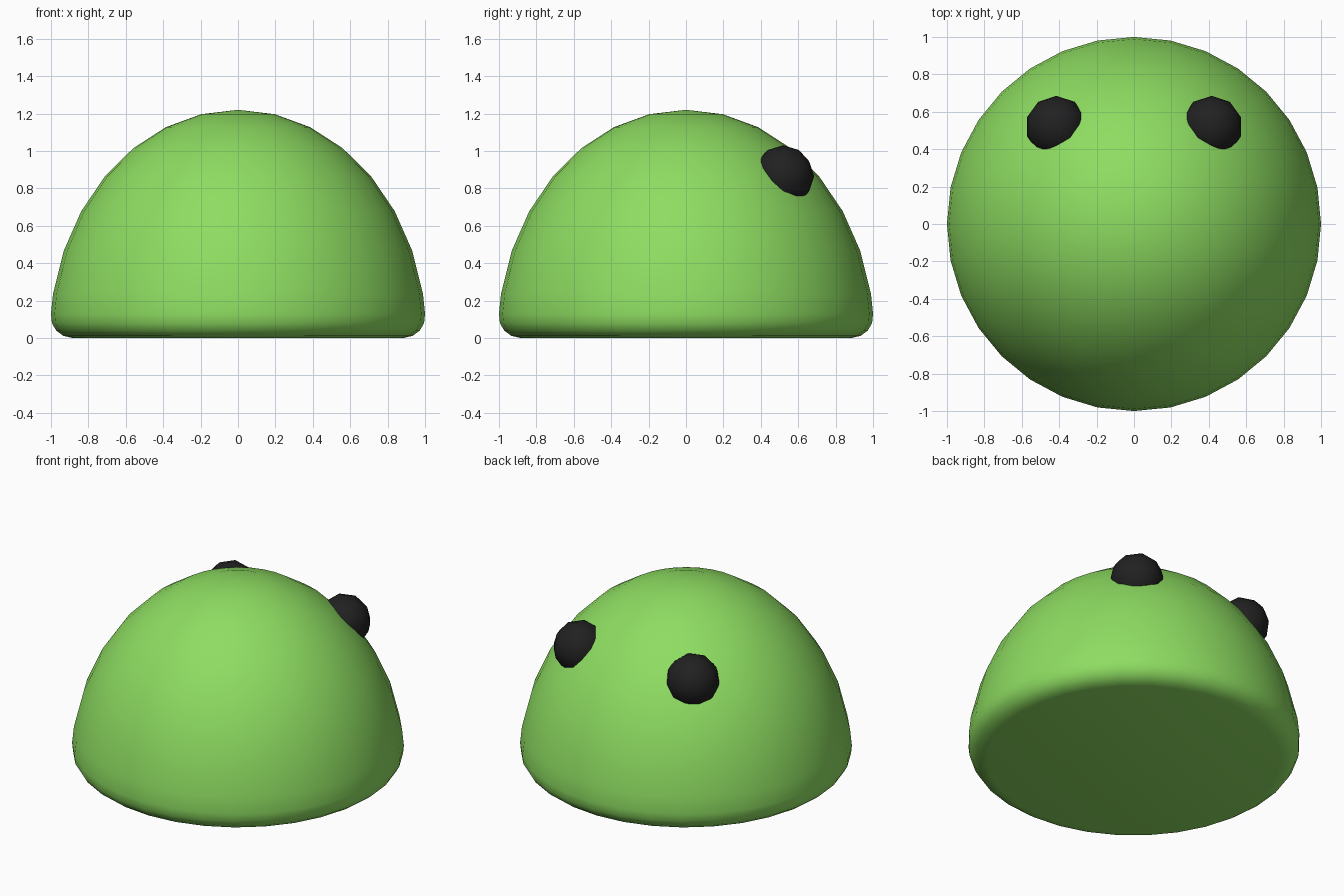
import bpy, bmesh, math
from mathutils import Vector

if "Cube" in bpy.data.objects:
    bpy.data.objects.remove(bpy.data.objects["Cube"])


def material(name, color):
    m = bpy.data.materials.new(name)
    m.diffuse_color = color
    m.use_nodes = True
    m.node_tree.nodes["Principled BSDF"].inputs["Base Color"].default_value = m.diffuse_color
    return m


def finish(bm, name, mat, angle):
    me = bpy.data.meshes.new(name)
    bm.to_mesh(me)
    bm.free()
    ob = bpy.data.objects.new(name, me)
    bpy.context.collection.objects.link(ob)
    me.materials.append(mat)
    bpy.ops.object.select_all(action='DESELECT')
    ob.select_set(True)
    bpy.context.view_layer.objects.active = ob
    bpy.ops.object.shade_smooth_by_angle(angle=math.radians(angle))
    return ob


green = material("green_skin", (0.27, 0.72, 0.12, 1))
black = material("black_eye", (0.015, 0.015, 0.015, 1))

# Dome body: half ellipse profile with a rounded lower rim, spun in 32 steps
profile = [(1.008 * math.sin(a), 1.22 * math.cos(a))
           for a in (i * math.pi / 16 for i in range(8))]
profile += [(1.0, 0.13), (0.995, 0.08), (0.972, 0.04), (0.935, 0.012), (0.885, 0), (0, 0)]
bm = bmesh.new()
verts = [bm.verts.new((r, 0, z)) for r, z in profile]
edges = [bm.edges.new(p) for p in zip(verts, verts[1:])]
bmesh.ops.spin(bm, geom=verts + edges, cent=(0, 0, 0), axis=(0, 0, 1),
               angle=2 * math.pi, steps=32, use_duplicate=False)
bmesh.ops.remove_doubles(bm, verts=bm.verts, dist=0.0005)
bmesh.ops.recalc_face_normals(bm, faces=bm.faces)
finish(bm, "dome_body", green, 40)

# Eyes: low-poly balls half sunk in the dome, mirrored across x
for side, name in ((1, "right_eye"), (-1, "left_eye")):
    bm = bmesh.new()
    bmesh.ops.create_icosphere(bm, subdivisions=2, radius=0.165)
    bmesh.ops.translate(bm, verts=bm.verts, vec=Vector((0.415, 0.52, 0.865)))
    if side < 0:
        bmesh.ops.scale(bm, verts=bm.verts, vec=(-1, 1, 1))
        bmesh.ops.reverse_faces(bm, faces=bm.faces)
    finish(bm, name, black, 40)
